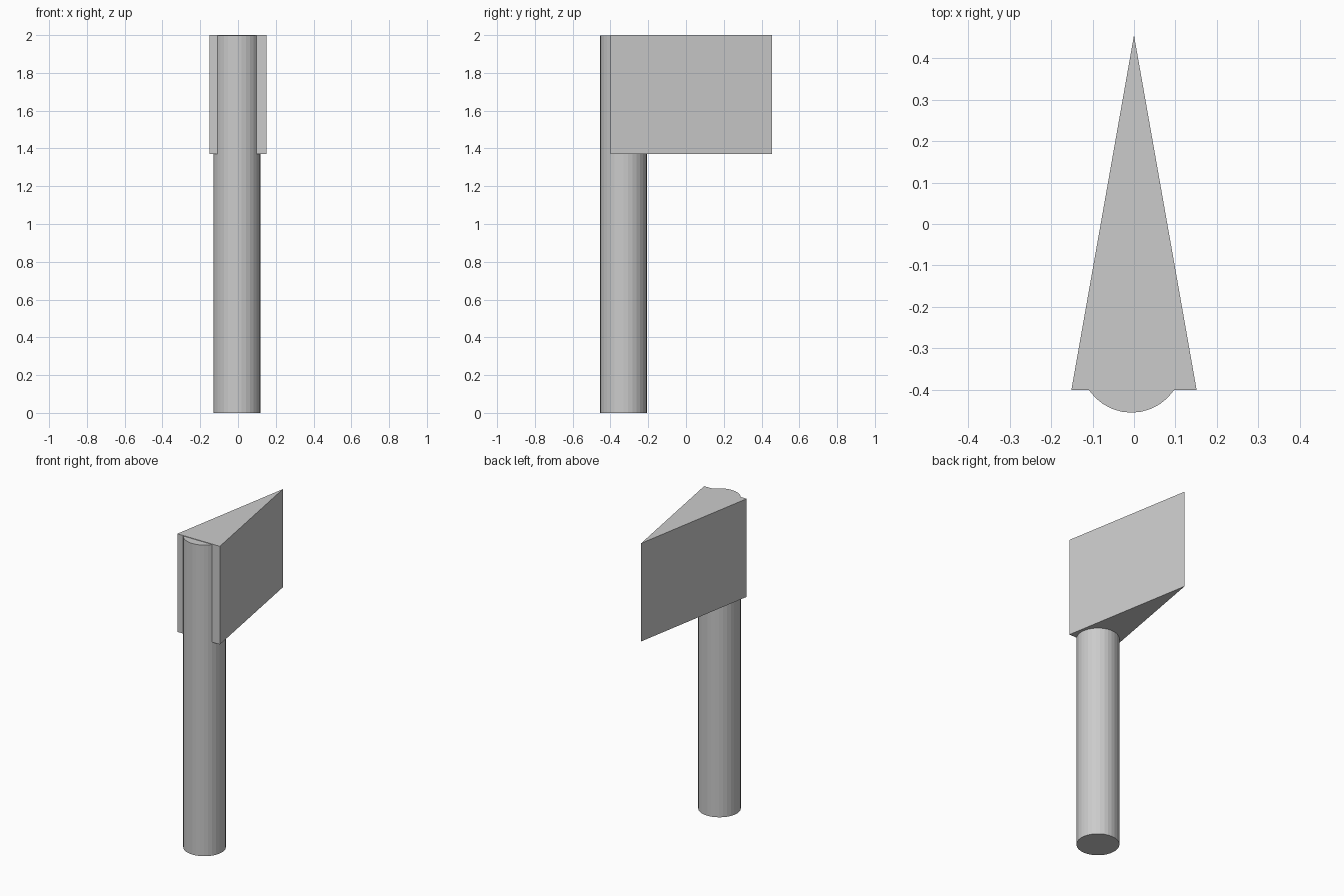
import bpy
import bmesh

cube = bpy.data.objects.get("Cube")
if cube:
    bpy.data.objects.remove(cube, do_unlink=True)

# Single grey material
grey = bpy.data.materials.new("plain grey")
grey.use_nodes = True
colour = (0.6, 0.6, 0.6, 1)
grey.diffuse_color = colour
grey.node_tree.nodes["Principled BSDF"].inputs["Base Color"].default_value = colour

# Round handle
HEIGHT = 1.997
bpy.ops.mesh.primitive_cylinder_add(vertices=32, radius=0.124, depth=HEIGHT,
                                    location=(-0.006, -0.331, HEIGHT / 2))
handle = bpy.context.object
handle.name = "handle"
handle.data.materials.append(grey)

# Wedge head: triangular profile extruded upwards
bm = bmesh.new()
profile = [(-0.151, -0.4), (0.151, -0.4), (0, 0.455)]
base = bm.faces.new([bm.verts.new((x, y, 1.37)) for x, y in profile])
top = bmesh.ops.extrude_face_region(bm, geom=[base])["geom"]
bmesh.ops.translate(bm, vec=(0, 0, 0.63),
                    verts=[v for v in top if isinstance(v, bmesh.types.BMVert)])
bmesh.ops.recalc_face_normals(bm, faces=bm.faces)
mesh = bpy.data.meshes.new("wedge_head")
bm.to_mesh(mesh)
bm.free()
mesh.materials.append(grey)
head = bpy.data.objects.new("wedge_head", mesh)
bpy.context.collection.objects.link(head)
